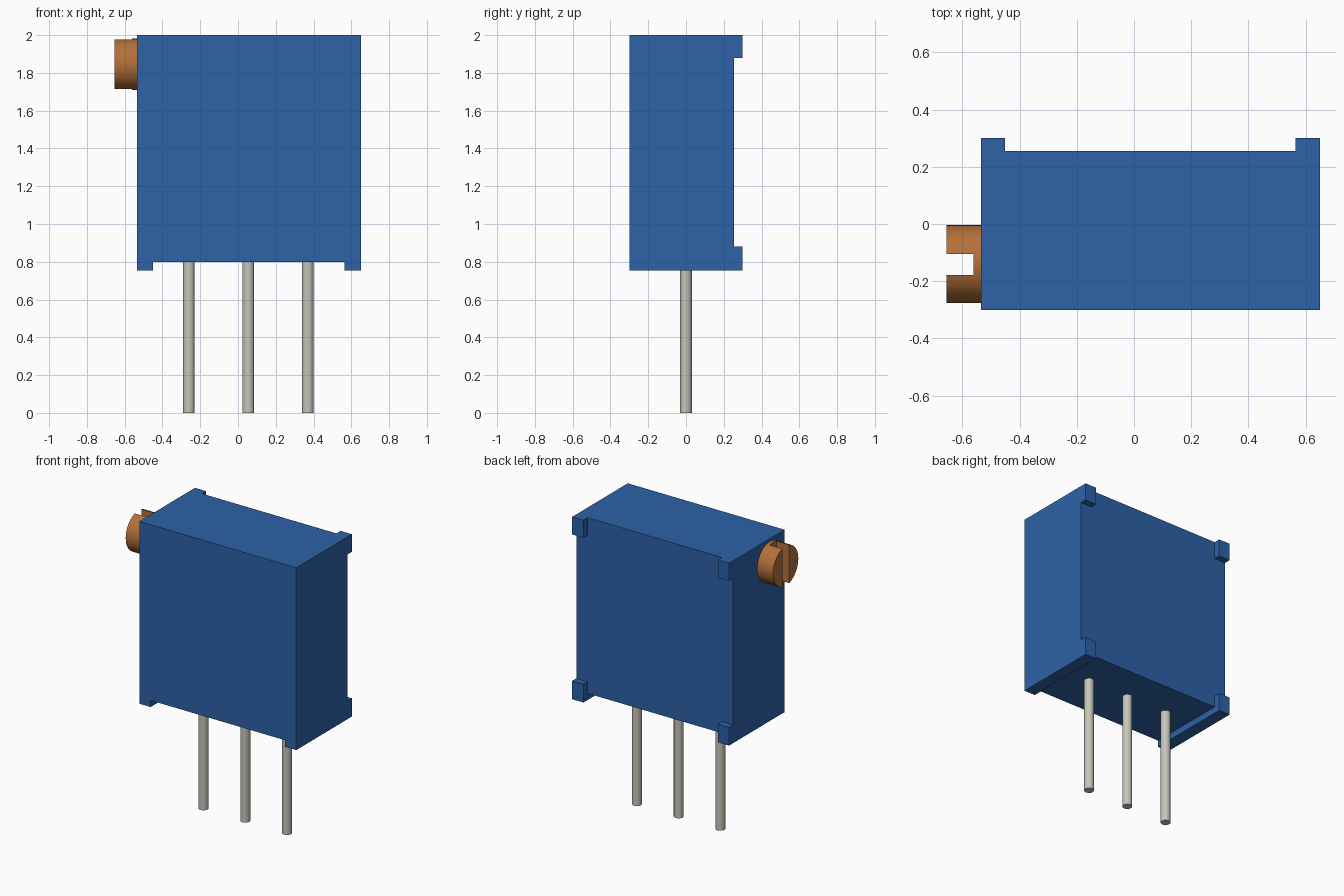
import bpy, bmesh, math
from itertools import product
from mathutils import Vector

if "Cube" in bpy.data.objects:
    bpy.data.objects.remove(bpy.data.objects["Cube"], do_unlink=True)


def material(name, rgb):
    mat = bpy.data.materials.new(name)
    mat.use_nodes = True
    color = (*rgb, 1.0)
    mat.diffuse_color = color
    mat.node_tree.nodes["Principled BSDF"].inputs["Base Color"].default_value = color
    return mat


blue = material("blue plastic", (0.026, 0.122, 0.39))
copper = material("copper", (0.45, 0.165, 0.043))
metal = material("tin metal", (0.56, 0.56, 0.49))


def cylinder(name, radius, start, end, mat, sides):
    start, end = Vector(start), Vector(end)
    axis = end - start
    bpy.ops.mesh.primitive_cylinder_add(
        vertices=sides, radius=radius, depth=axis.length,
        location=(start + end) / 2, rotation=axis.to_track_quat("Z", "Y").to_euler())
    obj = bpy.context.object
    obj.name = name
    obj.data.materials.append(mat)
    return obj


# Housing: a box with standoff blocks at the back corners and rails below each end
xs = [-0.535, -0.45, 0.565, 0.65]
ys = [-0.30, 0.255, 0.30]
zs = [0.755, 0.80, 0.88, 1.88, 2.0]


def filled(i, j, k):
    if not (0 <= i < 3 and 0 <= j < 2 and 0 <= k < 4):
        return False
    at_end = i != 1
    if j == 1:
        return at_end and k != 2
    return at_end or k > 0


bm = bmesh.new()
for cell in product(range(3), range(2), range(4)):
    if not filled(*cell):
        continue
    for axis, side in product(range(3), (0, 1)):
        neighbour = list(cell)
        neighbour[axis] += 2 * side - 1
        if filled(*neighbour):
            continue
        corners = []
        for a, b in ((0, 0), (1, 0), (1, 1), (0, 1)):
            idx = list(cell)
            idx[axis] += side
            idx[(axis + 1) % 3] += a
            idx[(axis + 2) % 3] += b
            corners.append(bm.verts.new((xs[idx[0]], ys[idx[1]], zs[idx[2]])))
        bm.faces.new(corners if side else corners[::-1])
bmesh.ops.remove_doubles(bm, verts=bm.verts, dist=0.0001)
bmesh.ops.dissolve_limit(bm, angle_limit=math.radians(1), verts=bm.verts, edges=bm.edges)
mesh = bpy.data.meshes.new("housing")
bm.to_mesh(mesh)
bm.free()
mesh.materials.append(blue)
bpy.context.collection.objects.link(bpy.data.objects.new("housing", mesh))

# Adjustment screw with a vertical slot
screw = cylinder("adjustment_screw", 0.136, (-0.655, -0.14, 1.845),
                 (-0.53, -0.14, 1.845), copper, 48)
bpy.ops.mesh.primitive_cube_add(size=1, location=(-0.66, -0.141, 1.845))
cutter = bpy.context.object
cutter.name = "slot_cutter"
cutter.scale = (0.2, 0.073, 0.5)
cutter.hide_render = True
cut = screw.modifiers.new("slot", "BOOLEAN")
cut.operation = "DIFFERENCE"
cut.solver = "EXACT"
cut.object = cutter
bpy.ops.object.select_all(action="DESELECT")
bpy.context.view_layer.objects.active = screw
screw.select_set(True)
bpy.ops.object.modifier_apply(modifier=cut.name)
bpy.data.objects.remove(cutter, do_unlink=True)
bpy.ops.object.shade_smooth_by_angle(angle=math.radians(30))

# Three terminal pins
for name, x in (("right_pin", -0.26), ("middle_pin", 0.055), ("left_pin", 0.37)):
    cylinder(name, 0.031, (x, 0, 0), (x, 0, 0.81), metal, 24)
    bpy.ops.object.shade_smooth_by_angle(angle=math.radians(30))
